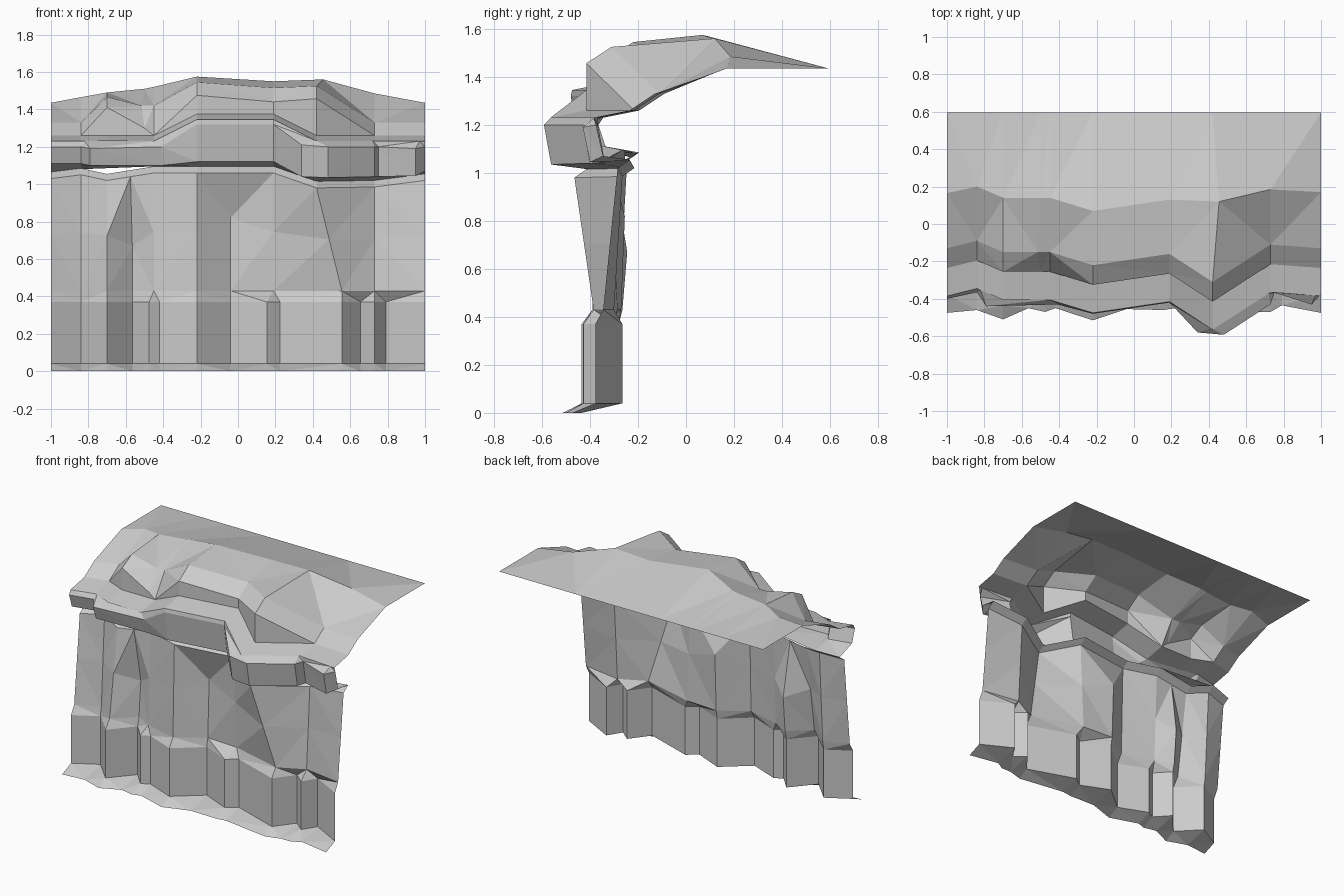
import bpy, bmesh

if "Cube" in bpy.data.objects:
    bpy.data.objects.remove(bpy.data.objects["Cube"])


def loft(name, rows):
    """Skin a sheet through rows of matching points, left to right, bottom to top."""
    bm = bmesh.new()
    grid = [[bm.verts.new(p) for p in row] for row in rows]
    for low, high in zip(grid, grid[1:]):
        for i in range(len(low) - 1):
            bm.faces.new((low[i], low[i + 1], high[i + 1], high[i]))
    bmesh.ops.remove_doubles(bm, verts=bm.verts[:], dist=0.002)
    bmesh.ops.triangulate(bm, faces=bm.faces[:])
    mesh = bpy.data.meshes.new(name)
    bm.to_mesh(mesh)
    bm.free()
    obj = bpy.data.objects.new(name, mesh)
    bpy.context.collection.objects.link(obj)
    return obj


def interp(x, xs, vals):
    for i in range(len(xs) - 1):
        if x <= xs[i + 1]:
            t = (x - xs[i]) / (xs[i + 1] - xs[i])
            return vals[i] + t * (vals[i + 1] - vals[i])
    return vals[-1]


# Shared plan curve of the cliff: in-and-out offset at each main station
MAIN = [-1, -.84, -.7, -.45, -.22, .19, .42, .73, 1]
PLAN = [0, .04, -.02, -.02, -.09, -.03, -.18, .02, 0]


def contour(xs, y, heights, dz=0.0):
    """Row that follows the plan curve at depth y."""
    return [(x, y + interp(x, MAIN, PLAN), interp(x, MAIN, heights) + dz) for x in xs]


WALL_Z = [1.03, 1.05, 1.02, 1.06, 1.06, 1.06, .98, .985, 1.02]
LIP_Z = [1.23, 1.23, 1.23, 1.23, 1.345, 1.345, 1.23, 1.23, 1.23]

# Cliff wall: ground skirt, pillared foot, pinched shoulder, faceted face, top bevel
foot_x = [-1, -.84, -.7, -.565, -.475, -.42, -.22, -.04, .155, .225, .555, .655, .73, .79, 1]
skirt_y = [-.475, -.46, -.51, -.45, -.47, -.45, -.515, -.455, -.46, -.45, -.5, -.47, -.47, -.435, -.475]
foot_y = [-.38, -.29, -.435, -.28, -.378, -.348, -.429, -.281, -.366, -.313, -.427, -.297, -.36, -.265, -.378]
shoulder_x = [-1, -.84, -.7, -.565, -.45, -.45, -.22, -.04, .19, .19, .555, .73, .73, .73, 1]
shoulder_y = [-.345, -.28, -.39, -.265, -.33, -.33, -.39, -.27, -.285, -.285, -.385, -.3, -.3, -.3, -.345]
top_x = [-1, -.84, -.7, -.575, -.45, -.45, -.22, -.015, .19, .19, .42, .73, .73, .73, 1]

skirt = [(x, y, 0) for x, y in zip(foot_x, skirt_y)]
foot = [(x, y, .04) for x, y in zip(foot_x, foot_y)]
knee = [(x, y, .37) for x, y in zip(foot_x, foot_y)]
shoulder = [(x, y, .43) for x, y in zip(shoulder_x, shoulder_y)]
top = contour(top_x, -.285, WALL_Z)
face = [tuple((a + b) / 2 for a, b in zip(p, q)) for p, q in zip(shoulder, top)]
face[3] = (-.565, -.245, .67)
face[7] = (-.04, -.255, .82)
bevel = contour(top_x, -.235, WALL_Z, .035)
loft("cliff_wall", [skirt, foot, knee, shoulder, face, top, bevel])

# Overhanging ledge: blocky front band with undercut below
ledge_x = [-1, -.84, -.79, -.41, -.22, .19, .34, .48, .73, .75, .95, 1]
anchor_x = [-1, -.84, -.82, -.45, -.22, .19, .41, .43, .72, .74, .97, 1]
ledge_y = [-.4, -.365, -.44, -.43, -.48, -.42, -.58, -.592, -.43, -.367, -.43, -.375]
ledge_low = [1.11, 1.11, 1.1, 1.1, 1.12, 1.12, 1.04, 1.035, 1.04, 1.04, 1.045, 1.07]
ledge_high = [1.2, 1.2, 1.19, 1.2, 1.32, 1.32, 1.21, 1.2, 1.2, 1.2, 1.19, 1.2]
loft("overhanging_ledge", [
    contour(anchor_x, -.235, WALL_Z, .035),
    [(x, y + .03, z) for x, y, z in zip(ledge_x, ledge_y, ledge_low)],
    [(x, y, z) for x, y, z in zip(ledge_x, ledge_y, ledge_high)],
    contour(anchor_x, -.385, LIP_Z),
])

# Upper slope: ledge top, outcrops, brow, ridge and the straight back edge
slope_x = [-1, -.84, -.7, -.5, -.45, -.22, .19, .42, .73, 1]
outcrop_z = [1.26, 1.26, 1.41, 1.3, 1.26, 1.475, 1.44, 1.457, 1.26, 1.26]
brow_x = slope_x[:3] + [-.515] + slope_x[4:]
brow_z = [1.33, 1.33, 1.465, 1.42, 1.42, 1.545, 1.515, 1.525, 1.33, 1.33]
ridge_x = slope_x[:7] + [.455, .73, 1]
ridge_y = [.165, .2, .14, .14, .14, .07, .13, .12, .185, .17]
ridge_z = [1.435, 1.465, 1.49, 1.51, 1.52, 1.575, 1.55, 1.56, 1.485, 1.435]
base = contour(slope_x, -.235, LIP_Z, .03)
loft("upper_slope", [
    contour(slope_x, -.385, LIP_Z),
    base,
    [(p[0], p[1], z) for p, z in zip(base, outcrop_z)],
    [(x, -.13 + interp(x, MAIN, PLAN), z) for x, z in zip(brow_x, brow_z)],
    list(zip(ridge_x, ridge_y, ridge_z)),
    [(x, .595, 1.435) for x in slope_x],
])
